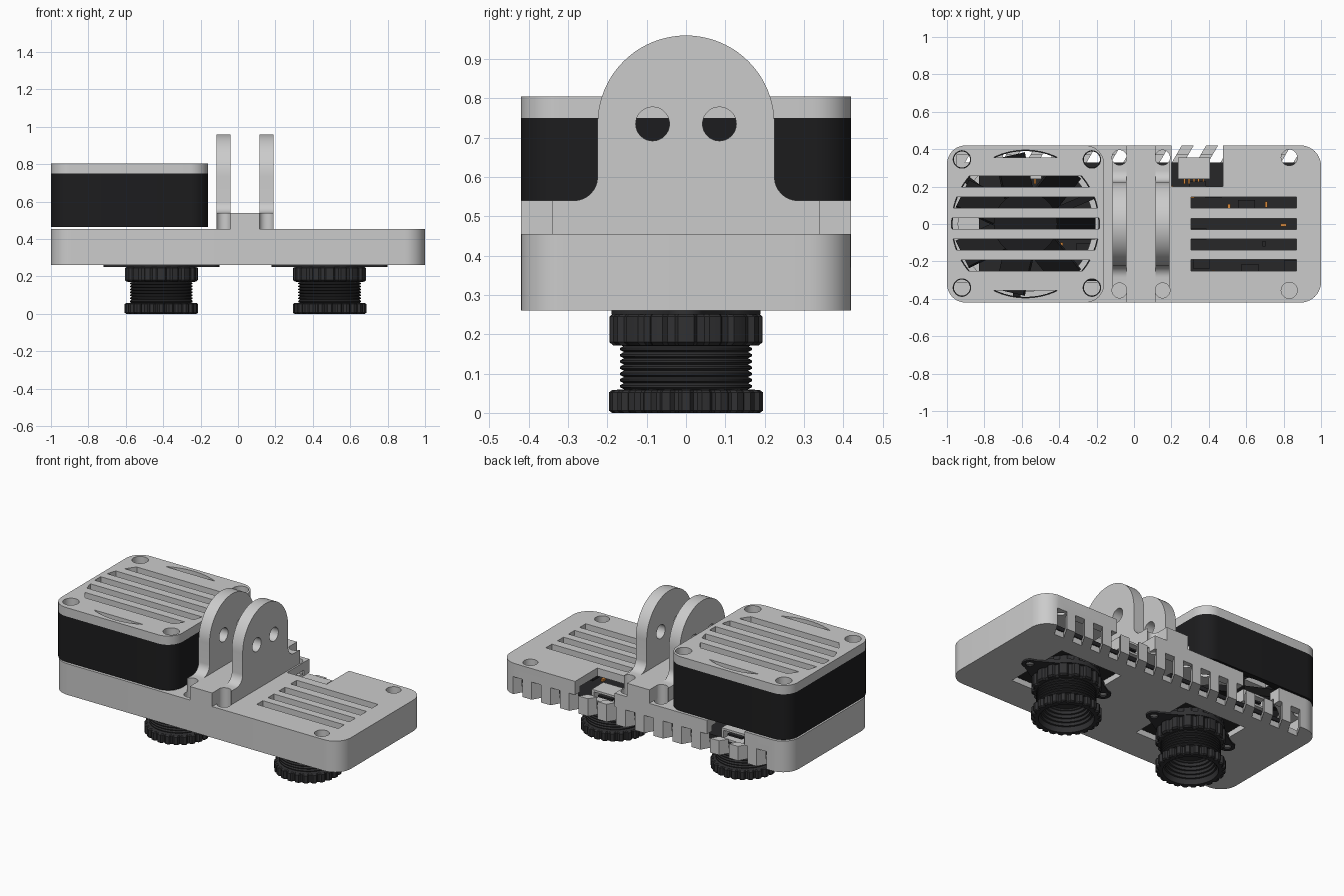
import bpy, bmesh, math, random
from math import cos, sin, pi
from mathutils import Matrix

if "Cube" in bpy.data.objects:
    bpy.data.objects.remove(bpy.data.objects["Cube"])

random.seed(4)

def material(name, rgb):
    m = bpy.data.materials.new(name)
    m.diffuse_color = (*rgb, 1)
    m.use_nodes = True
    m.node_tree.nodes["Principled BSDF"].inputs["Base Color"].default_value = m.diffuse_color
    return m

BLACK = material("black_plastic", (0.012, 0.012, 0.013))
DARK = material("dark_lens", (0.03, 0.03, 0.032))
BOARD = material("board_black", (0.02, 0.02, 0.022))
METAL = material("metal", (0.65, 0.65, 0.65))
COPPER = material("copper", (0.7, 0.25, 0.04))

def finish(name, bm, mat=None):
    bmesh.ops.recalc_face_normals(bm, faces=bm.faces)
    me = bpy.data.meshes.new(name)
    bm.to_mesh(me)
    bm.free()
    ob = bpy.data.objects.new(name, me)
    bpy.context.collection.objects.link(ob)
    if mat:
        me.materials.append(mat)
    return ob

def prism(name, pts, a, b, mat=None, along_x=False):
    """Extrude a 2D outline from a to b, along z (xy outline) or x (yz outline)."""
    bm = bmesh.new()
    put = (lambda p, t: (t, p[0], p[1])) if along_x else (lambda p, t: (p[0], p[1], t))
    lo = [bm.verts.new(put(p, a)) for p in pts]
    hi = [bm.verts.new(put(p, b)) for p in pts]
    bm.faces.new(lo)
    bm.faces.new(hi)
    n = len(pts)
    for i in range(n):
        bm.faces.new((lo[i], lo[(i + 1) % n], hi[(i + 1) % n], hi[i]))
    return finish(name, bm, mat)

def arc(cx, cy, r, a0, a1, n):
    return [(cx + r * cos(a0 + (a1 - a0) * i / n), cy + r * sin(a0 + (a1 - a0) * i / n)) for i in range(n + 1)]

def circle(cx, cy, r, n=32):
    return arc(cx, cy, r, 0, 2 * pi, n)[:-1]

def rounded(x0, x1, y0, y1, r):
    return [p for k, (cx, cy) in enumerate([(x1 - r, y1 - r), (x0 + r, y1 - r), (x0 + r, y0 + r), (x1 - r, y0 + r)])
            for p in arc(cx, cy, r, k * pi / 2, (k + 1) * pi / 2, 10)]

def box(name, x0, x1, y0, y1, z0, z1, mat=None):
    return prism(name, [(x0, y0), (x1, y0), (x1, y1), (x0, y1)], z0, z1, mat)

def cut(ob, *cutters):
    for c in cutters:
        m = ob.modifiers.new("cut", 'BOOLEAN')
        m.operation, m.solver, m.object = 'DIFFERENCE', 'EXACT', c
        bpy.context.view_layer.objects.active = ob
        bpy.ops.object.modifier_apply(modifier=m.name)
        bpy.data.objects.remove(c)

def lathe(name, prof, cx, mat, n=120):
    """Spin (radius, z, knurl count) points; knurled points get a scalloped radius."""
    bm = bmesh.new()
    rings = []
    for r, z, k in prof:
        ring = []
        for i in range(n):
            a = 2 * pi * i / n
            rr = r - (0.013 if k and cos(k * a) < -0.4 else 0)
            ring.append(bm.verts.new((cx + rr * cos(a), rr * sin(a), z)))
        rings.append(ring)
    for p, q in zip(rings, rings[1:]):
        for i in range(n):
            bm.faces.new((p[i], p[(i + 1) % n], q[(i + 1) % n], q[i]))
    bm.faces.new(rings[0])
    bm.faces.new(rings[-1])
    return finish(name, bm, mat)

LENS_X = (-0.41, 0.49)
FX = -0.58   # fan centre
fan_holes = [(x, y) for x in (-0.92, -0.225) for y in (-0.34, 0.345)]

# Main case: hollow tray with lid
case = prism("case", rounded(-1, 1, -0.42, 0.42, 0.11), 0.26, 0.455)
cut(case, box("c", -0.95, 0.95, -0.31, 0.37, 0.295, 0.405))
cut(case, prism("c", circle(FX, 0, 0.36, 64), 0.38, 0.5))
for y in (0.115, 0.0, -0.11, -0.22):             # lid vents
    cut(case, box("c", 0.305, 0.87, y - 0.03, y + 0.03, 0.38, 0.5))
for x, y in fan_holes + [(0.83, 0.355), (0.83, -0.355)]:
    cut(case, prism("c", circle(x, y, 0.043), 0.36, 0.5))
for x in (-0.0775, 0.1525):
    for y in (-0.355, 0.355):
        cut(case, prism("c", circle(x, y, 0.04), 0.36, 0.5))
cut(case, box("c", 0.2, 0.475, 0.2, 0.5, 0.37, 0.5),      # connector openings
    box("c", -0.7, -0.44, 0.3, 0.5, 0.35, 0.5))
for i in range(14):                              # slanted slots in the rear wall
    x = -0.87 + 0.13 * i
    cut(case, prism("c", [(x - 0.033, 0.33), (x + 0.033, 0.33), (x + 0.103, 0.45), (x + 0.037, 0.45)], 0.2, 0.37))
for x in LENS_X:
    cut(case, box("c", x - 0.215, x + 0.215, -0.215, 0.215, 0.2, 0.35))

# Fan frame, rotor and grille cover
frame_outline = rounded(-1, -0.16, -0.42, 0.42, 0.1)
frame = prism("fan_frame", frame_outline, 0.465, 0.75, BLACK)
cover = prism("fan_cover", frame_outline, 0.75, 0.805)
cut(frame, prism("c", circle(FX, 0, 0.39, 64), 0.4, 0.8))
for x, y in fan_holes:
    cut(frame, prism("c", circle(x, y, 0.043), 0.4, 0.8))
    cut(cover, prism("c", circle(x, y, 0.047), 0.7, 0.9))
R = 0.395
for k in range(-3, 4):
    y = 0.003 + 0.112 * k
    y0, y1 = y - 0.029, y + 0.029
    if abs(k) < 3:                               # slot clipped by the fan circle
        t0, t1 = math.asin(y0 / R), math.asin(y1 / R)
        pts = arc(FX, 0, R, t0, t1, 4) + arc(FX, 0, R, pi - t1, pi - t0, 4)
    else:
        t = math.acos(0.355 / R)
        s = pi / 2 if k > 0 else -pi / 2
        pts = arc(FX, 0, R, s - t, s + t, 14)
    cut(cover, prism("c", pts, 0.7, 0.9))
prism("fan_hub", circle(FX, 0, 0.17, 48), 0.48, 0.71, BLACK)
for i in range(7):
    bm = bmesh.new()
    spin = Matrix.Translation((FX, 0, 0.6)) @ Matrix.Rotation(2 * pi * i / 7, 4, 'Z')
    bmesh.ops.create_cube(bm, size=1, matrix=spin @ Matrix.Translation((0.265, 0, 0))
                          @ Matrix.Rotation(0.75, 4, 'X') @ Matrix.Diagonal((0.22, 0.21, 0.014, 1)))
    finish("fan_blade", bm, BLACK)
for i in range(3):
    bm = bmesh.new()
    bmesh.ops.create_cube(bm, size=1, matrix=Matrix.Translation((FX, 0, 0.485))
                          @ Matrix.Rotation(2 * pi * i / 3 + 0.4, 4, 'Z')
                          @ Matrix.Translation((0.27, 0, 0)) @ Matrix.Diagonal((0.25, 0.04, 0.03, 1)))
    finish("fan_strut", bm, BLACK)

# Twin mounting lugs with filleted feet
side = [(0.42, 0.455), (0.42, 0.54)] + arc(0.285, 0.6, 0.06, -pi / 2, -pi, 8)
lug_outline = side + arc(0, 0.735, 0.225, 0, pi, 40) + [(-y, z) for y, z in reversed(side)]
for x0, x1 in ((-0.115, -0.04), (0.115, 0.19)):
    lug = prism("mount_lug", lug_outline, x0, x1, along_x=True)
    xc = (x0 + x1) / 2
    for s in (-1, 1):
        cut(lug, prism("c", circle(0.085 * s, 0.735, 0.043), x0 - 0.1, x1 + 0.1, along_x=True))
        bay = arc(xc, 0.355, 0.04, pi, 2 * pi, 16) + [(xc + 0.04, 0.5), (xc - 0.04, 0.5)]
        cut(lug, prism("c", [(x, s * y) for x, y in bay], 0.4, 0.7))
box("mount_bridge", -0.04, 0.115, -0.42, 0.42, 0.455, 0.54)

# Camera modules: threaded lens, flange, board, components, connector
thread = []
for i in range(7):
    z = 0.06 + i * 0.0158
    thread += [(0.158, z, 0), (0.168, z + 0.005, 0), (0.168, z + 0.010, 0), (0.158, z + 0.0157, 0)]
bore = [(0.06, 0.125, 0), (0.10, 0.12, 0)]
for i in range(5):
    r = 0.105 + 0.009 * i
    bore += [(r, 0.115 - 0.02 * i, 0), (r + 0.009, 0.113 - 0.02 * i, 0)]
bore += [(0.155, 0.0, 0), (0.188, 0.0, 24), (0.196, 0.006, 24), (0.196, 0.052, 24), (0.188, 0.058, 24)]
collar = [(0.185, 0.172, 16), (0.195, 0.18, 16), (0.195, 0.245, 16), (0.185, 0.252, 16), (0.185, 0.3, 0)]
for x in LENS_X:
    lathe("lens", bore + thread + collar, x, DARK)
    ear = 0.265
    outline = (arc(x + ear, 0, 0.045, -pi / 2, pi / 2, 12) + arc(x, 0, 0.19, pi * 0.2, pi * 0.8, 16)
               + arc(x - ear, 0, 0.045, pi / 2, 3 * pi / 2, 12) + arc(x, 0, 0.19, pi * 1.2, pi * 1.8, 16))
    flange = prism("lens_flange", outline, 0.25, 0.275, DARK)
    for s in (-1, 1):
        cut(flange, prism("c", circle(x + s * ear, 0, 0.023, 20), 0.2, 0.3))
    box("circuit_board", x - 0.42, x + 0.42, -0.305, 0.33, 0.3, 0.325, BOARD)
    for i in range(26):
        cx, cy = x + random.uniform(-0.36, 0.36), random.uniform(-0.28, 0.2)
        w, d = random.choice(((0.03, 0.015), (0.015, 0.03), (0.09, 0.06)))
        mat = BOARD if w > 0.05 else random.choice((COPPER, COPPER, BOARD))
        box("component", cx - w / 2, cx + w / 2, cy - d / 2, cy + d / 2, 0.325, 0.34, mat)
    ux = x - 0.17
    socket = box("connector", ux - 0.085, ux + 0.085, 0.24, 0.355, 0.325, 0.4, METAL)
    cut(socket, box("c", ux - 0.07, ux + 0.07, 0.27, 0.4, 0.338, 0.387))
    box("connector_tongue", ux - 0.05, ux + 0.05, 0.26, 0.345, 0.357, 0.368, BOARD)
    for i in range(5):
        px = ux - 0.05 + 0.025 * i
        box("connector_pin", px - 0.005, px + 0.005, 0.215, 0.24, 0.325, 0.335, COPPER)

# Smooth the rounded surfaces, keep edges sharp
for ob in bpy.context.scene.objects:
    ob.select_set(True)
bpy.context.view_layer.objects.active = case
bpy.ops.object.shade_smooth_by_angle(angle=math.radians(30))
